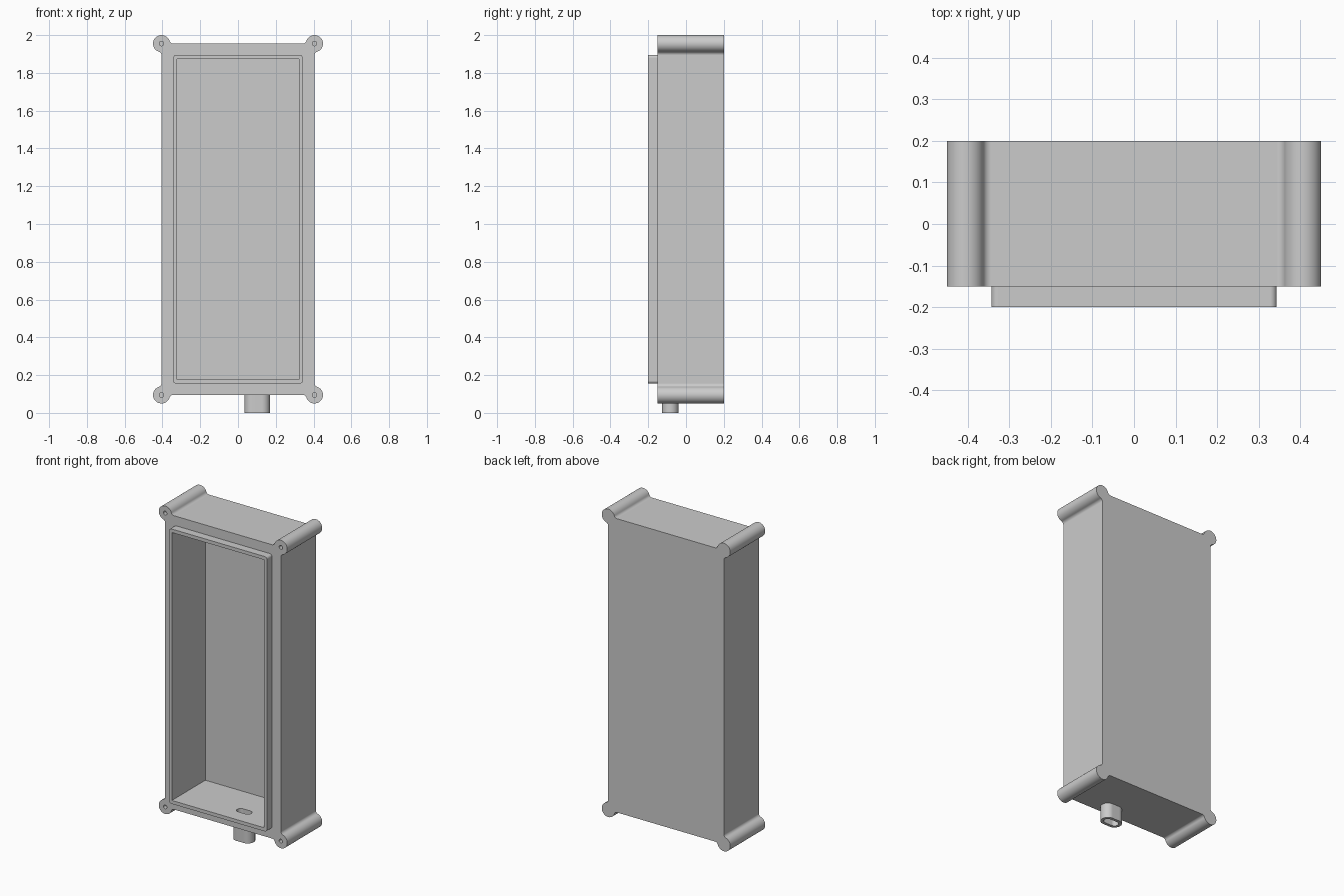
import bpy, bmesh, math

if "Cube" in bpy.data.objects:
    bpy.data.objects.remove(bpy.data.objects["Cube"])

CZ = 1.025                      # middle height of the box
HX, HZ = 0.405, 0.93            # half width / half height of the box
LUG_R, FILLET = 0.045, 0.02
PIPE_X, PIPE_Y = 0.102, -0.083


def arc(cx, cy, r, a0, a1, n):
    return [(cx + r * math.cos(math.radians(a0 + (a1 - a0) * i / n)),
             cy + r * math.sin(math.radians(a0 + (a1 - a0) * i / n))) for i in range(n + 1)]


def prism(name, pts, axis, a, b):
    """Extrude a 2D outline along y (outline in x,z) or z (outline in x,y)."""
    bm = bmesh.new()
    put = (lambda p, t: (p[0], t, p[1])) if axis == 'y' else (lambda p, t: (p[0], p[1], t))
    lo = [bm.verts.new(put(p, a)) for p in pts]
    hi = [bm.verts.new(put(p, b)) for p in pts]
    bm.faces.new(lo)
    bm.faces.new(hi)
    n = len(pts)
    for i in range(n):
        j = (i + 1) % n
        bm.faces.new((lo[i], lo[j], hi[j], hi[i]))
    bmesh.ops.recalc_face_normals(bm, faces=bm.faces)
    me = bpy.data.meshes.new(name)
    bm.to_mesh(me)
    bm.free()
    ob = bpy.data.objects.new(name, me)
    bpy.context.collection.objects.link(ob)
    return ob


def combine(target, other, op):
    """Apply a boolean and remove the helper."""
    m = target.modifiers.new("bool", 'BOOLEAN')
    m.object, m.operation, m.solver = other, op, 'EXACT'
    bpy.context.view_layer.objects.active = target
    bpy.ops.object.modifier_apply(modifier=m.name)
    bpy.data.objects.remove(other, do_unlink=True)


def four_corners(corner, hx, hz, cz):
    """Mirror one corner outline (going counter-clockwise) to all four."""
    out = []
    for sx, sz in ((1, 1), (-1, 1), (-1, -1), (1, -1)):
        pts = corner if sx * sz > 0 else corner[::-1]
        out += [(sx * (hx + u), cz + sz * (hz + v)) for u, v in pts]
    return out


def rounded_rect(hx, hz, r, cz):
    return four_corners(arc(-r, -r, r, 0, 90, 8), hx, hz, cz)


def slot(w, d):
    """Oval outline with straight long sides."""
    r, s = d / 2, (w - d) / 2
    return (arc(PIPE_X + s, PIPE_Y, r, -90, 90, 20) +
            arc(PIPE_X - s, PIPE_Y, r, 90, 270, 20))


# Box outline with filleted round screw lugs at the corners
d = math.sqrt(LUG_R ** 2 + 2 * LUG_R * FILLET)
t = math.degrees(math.atan2(d, FILLET))
corner = (arc(FILLET, -d, FILLET, 180, 180 - t, 8) +
          arc(0, 0, LUG_R, -t, 90 + t, 32)[1:-1] +
          arc(-d, FILLET, FILLET, t - 90, -90, 8))
box = prism("enclosure_box", four_corners(corner, HX, HZ, CZ), 'y', -0.15, 0.2)

# Raised sealing lip on the front
combine(box, prism("lip", rounded_rect(0.343, 0.87, 0.016, CZ), 'y', -0.2, -0.1), 'UNION')
# Cable outlet under the box
combine(box, prism("outlet", slot(0.135, 0.086), 'z', 0, 0.13), 'UNION')
# Open cavity
rect = [(0.323, CZ - 0.848), (0.323, CZ + 0.848), (-0.323, CZ + 0.848), (-0.323, CZ - 0.848)]
combine(box, prism("cavity", rect, 'y', -0.3, 0.135), 'DIFFERENCE')
# Outlet bore into the cavity
combine(box, prism("bore", slot(0.098, 0.049), 'z', -0.05, 0.25), 'DIFFERENCE')
# Blind screw holes in the lugs
for sx in (-1, 1):
    for sz in (-1, 1):
        hole = arc(sx * HX, CZ + sz * HZ, 0.012, 0, 360, 20)[:-1]
        combine(box, prism("screw_hole", hole, 'y', -0.3, 0.05), 'DIFFERENCE')

# Smooth the round parts, keep edges sharp
bpy.ops.object.select_all(action='DESELECT')
box.select_set(True)
bpy.context.view_layer.objects.active = box
bpy.ops.object.shade_smooth_by_angle(angle=math.radians(30))
wn = box.modifiers.new("weighted_normals", 'WEIGHTED_NORMAL')
wn.keep_sharp = True
